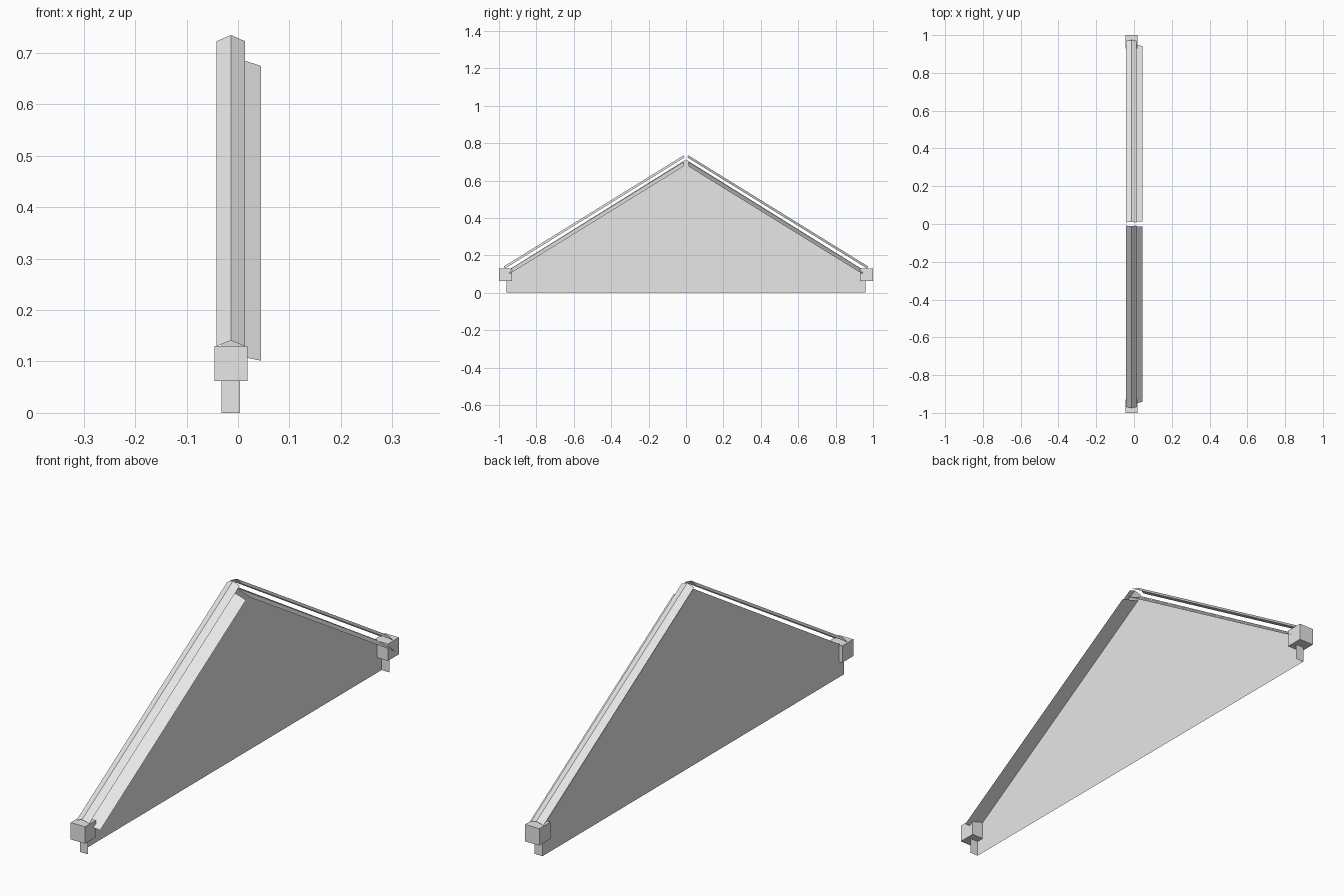
import bpy, bmesh

if "Cube" in bpy.data.objects:
    bpy.data.objects.remove(bpy.data.objects["Cube"])

SLOPE = 0.618
grey = bpy.data.materials.new("light_grey")
grey.diffuse_color = (0.8, 0.8, 0.8, 1)
grey.use_nodes = True
grey.node_tree.nodes["Principled BSDF"].inputs["Base Color"].default_value = grey.diffuse_color


def make(name, verts, faces):
    mesh = bpy.data.meshes.new(name)
    mesh.from_pydata(verts, [], faces)
    mesh.materials.append(grey)
    obj = bpy.data.objects.new(name, mesh)
    bpy.context.collection.objects.link(obj)
    return obj


def sloped_sheet(name, section, side):
    """Sweep a section of (x, top z, top y, bottom y) points down one slope."""
    verts, faces = [], []
    for x, z, y0, y1 in section:
        verts += [(x, side * y0, z), (x, side * y1, z - SLOPE * (y1 - y0))]
    for i in range(len(section) - 1):
        a = 2 * i
        f = (a, a + 1, a + 3, a + 2)
        faces.append(f if side < 0 else f[::-1])
    return make(name, verts, faces)


# Thin triangular gable wall
wx = -0.032
make("gable_wall", [(wx, -0.96, 0), (wx, 0.96, 0), (wx, 0.96, 0.115),
                    (wx, 0, 0.712), (wx, -0.96, 0.115)], [(0, 4, 3, 2, 1)])

for side, label in ((-1, "front"), (1, "back")):
    # Return of the wall at the eaves
    y = side * 0.96
    face = (0, 1, 2, 3) if side < 0 else (3, 2, 1, 0)
    make(label + "_wall_end", [(wx, y, 0), (0.004, y, 0), (0.004, y, 0.1), (wx, y, 0.1)], [face])

    # Ridged cap along the slope
    sloped_sheet(label + "_cap", [(-0.042, 0.723, 0.008, 0.968), (-0.014, 0.735, 0.012, 0.974),
                                  (0.014, 0.723, 0.008, 0.968)], side)

    # Tilted flashing strip below the cap
    sloped_sheet(label + "_flashing", [(wx, 0.698, 0.014, 0.955), (0.014, 0.685, 0.014, 0.948),
                                       (0.045, 0.675, 0.014, 0.942)], side)

    # Block closing the eaves
    bm = bmesh.new()
    bmesh.ops.create_cube(bm, size=1)
    for v in bm.verts:
        v.co = (-0.014 + v.co.x * 0.064, side * 0.965 + v.co.y * 0.07, 0.096 + v.co.z * 0.068)
    block = make(label + "_eaves_block", [], [])
    bm.to_mesh(block.data)
    bm.free()
